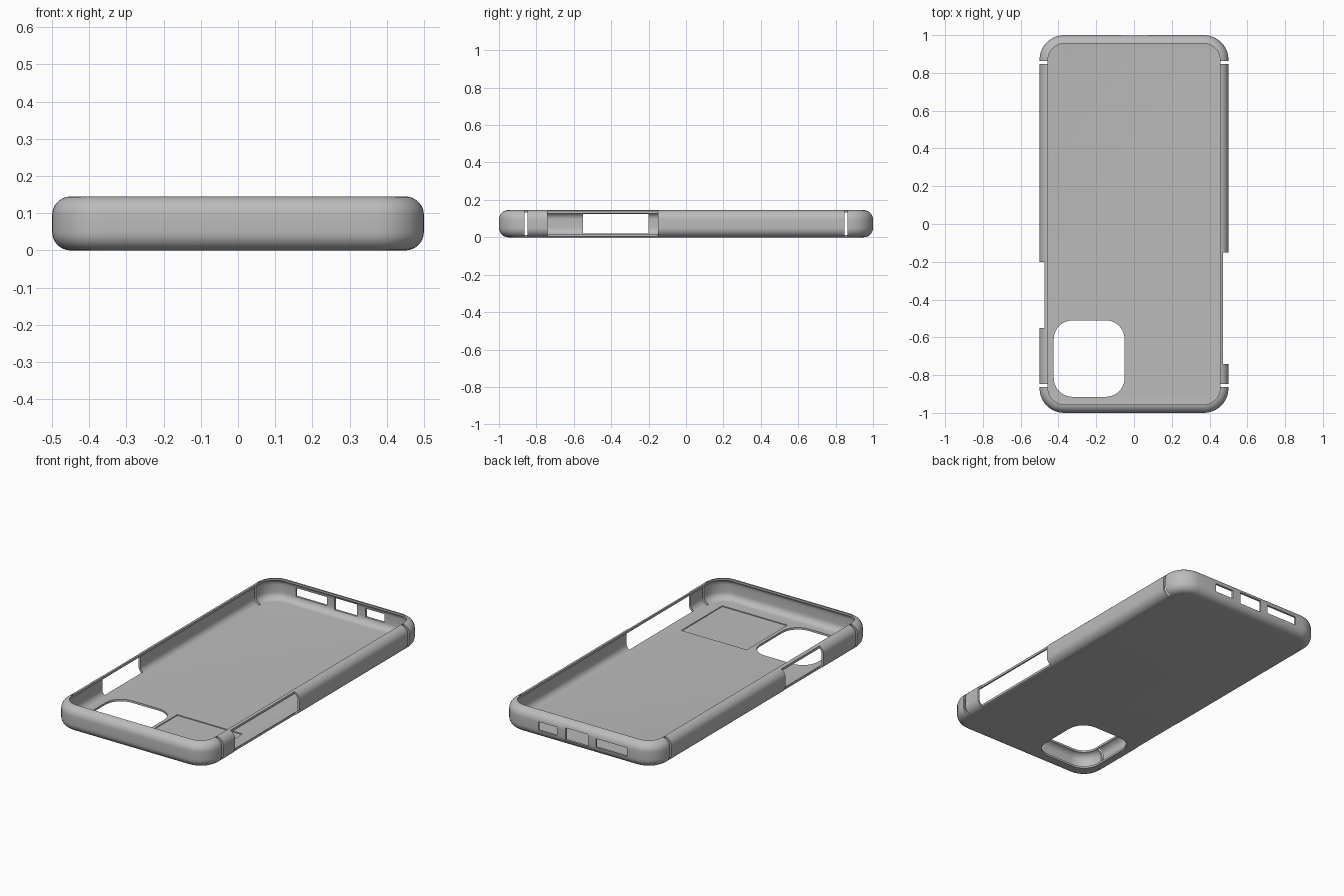
import bpy, bmesh, math

if "Cube" in bpy.data.objects:
    bpy.data.objects.remove(bpy.data.objects["Cube"])

grey = bpy.data.materials.new("plain grey")
grey.diffuse_color = (0.5, 0.5, 0.5, 1)
grey.use_nodes = True
grey.node_tree.nodes["Principled BSDF"].inputs["Base Color"].default_value = grey.diffuse_color

HEIGHT, EDGE, WALL, CORNER = 0.145, 0.05, 0.012, 0.13


def rounded_rect(x0, x1, y0, y1, r, n=10):
    """Outline points of a rectangle with rounded corners."""
    corners = [(x1 - r, y1 - r), (x0 + r, y1 - r), (x0 + r, y0 + r), (x1 - r, y0 + r)]
    return [(cx + r * math.cos(math.pi / 2 * (q + i / n)),
             cy + r * math.sin(math.pi / 2 * (q + i / n)))
            for q, (cx, cy) in enumerate(corners) for i in range(n + 1)]


def loft(name, rings):
    """Closed solid skinned through (outline, height) rings, capped at both ends."""
    bm = bmesh.new()
    loops = [[bm.verts.new((x, y, z)) for x, y in pts] for pts, z in rings]
    for a, b in zip(loops, loops[1:]):
        for i in range(len(a)):
            j = (i + 1) % len(a)
            bm.faces.new((a[i], a[j], b[j], b[i]))
    bm.faces.new(loops[0][::-1])
    bm.faces.new(loops[-1])
    bmesh.ops.recalc_face_normals(bm, faces=bm.faces)
    mesh = bpy.data.meshes.new(name)
    bm.to_mesh(mesh)
    bm.free()
    obj = bpy.data.objects.new(name, mesh)
    bpy.context.collection.objects.link(obj)
    return obj


def wall_arc(r, start, end, n=8):
    """(inset, height) points along the rounded wall section; -90 is the bottom."""
    out = []
    for i in range(n + 1):
        a = math.radians(start + (end - start) * i / n)
        mid = HEIGHT - EDGE if a > 0 else EDGE
        out.append((EDGE - r * math.cos(a), mid + r * math.sin(a)))
    return out


# Tray: outer skin up to the rim, then the inner skin back down to the floor
inner = EDGE - WALL
section = (wall_arc(EDGE, -90, -0.01) + wall_arc(EDGE, 0.01, 84)
           + wall_arc(inner, 82, 0.01) + wall_arc(inner, -0.01, -90))
case = loft("phone_case", [
    (rounded_rect(-0.5 + d, 0.5 - d, -1 + d, 1 - d, CORNER - d), z) for d, z in section])
case.data.materials.append(grey)


def cut(x0, x1, y0, y1, z0, z1, r=0.0):
    """Subtract a box, with rounded upright corners when r is given."""
    pts = rounded_rect(x0, x1, y0, y1, r) if r else [(x0, y0), (x1, y0), (x1, y1), (x0, y1)]
    tool = loft("cutter", [(pts, z0), (pts, z1)])
    tool.hide_render = True
    mod = case.modifiers.new("cut", "BOOLEAN")
    mod.operation, mod.solver, mod.object = "DIFFERENCE", "EXACT", tool
    bpy.context.view_layer.objects.active = case
    bpy.ops.object.modifier_apply(modifier=mod.name)
    bpy.data.objects.remove(tool)


# Camera opening and shallow card recess in the floor
cut(-0.425, -0.05, -0.915, -0.51, -0.1, 0.06, 0.1)
cut(-0.03, 0.39, -0.89, -0.515, 0.007, 0.06)

# Button openings in the side walls, leaving a thin bar along the rim
cut(0.47, 0.6, -0.74, -0.15, -0.1, 0.3)
cut(-0.6, -0.473, -0.55, -0.2, -0.1, 0.3)

# Narrow flex slots beside each corner
for y in (-0.855, 0.855):
    cut(0.459, 0.6, y - 0.008, y + 0.008, -0.1, 0.3)
    cut(-0.6, -0.459, y - 0.008, y + 0.008, -0.1, 0.3)

# Port and speaker openings in the back end
for x0, x1, half in ((0.13, 0.25, 0.025), (-0.07, 0.075, 0.035), (-0.32, -0.12, 0.025)):
    cut(x0, x1, 0.93, 1.1, HEIGHT / 2 - half, HEIGHT / 2 + half)

# Smooth shading with crisp cut edges
bpy.ops.object.select_all(action="DESELECT")
case.select_set(True)
bpy.context.view_layer.objects.active = case
bpy.ops.object.shade_smooth_by_angle(angle=math.radians(30))
